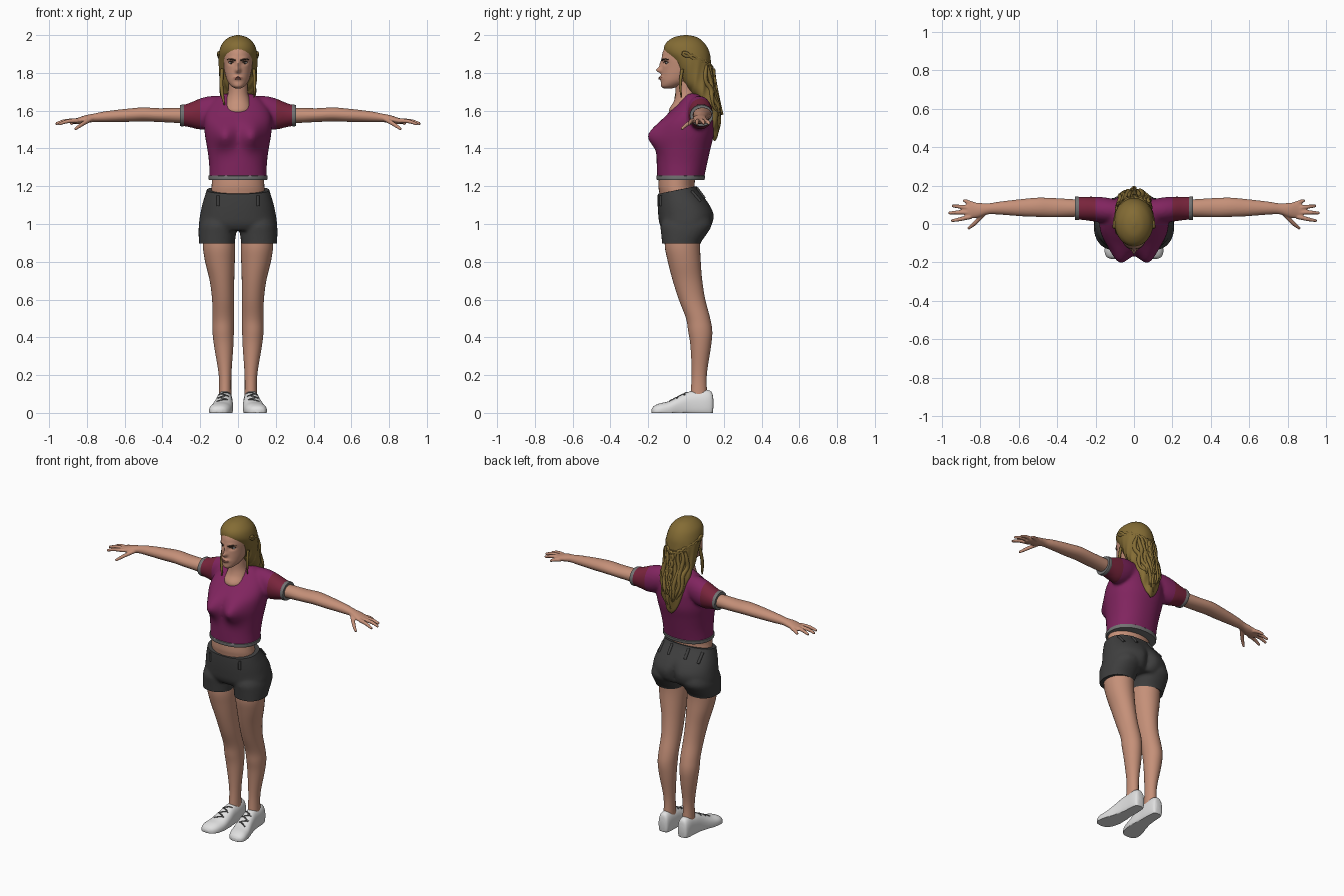
import bpy, bmesh, math, random
from mathutils import Vector

if "Cube" in bpy.data.objects:
    bpy.data.objects.remove(bpy.data.objects["Cube"])
random.seed(4)

COLS = {"skin": (.56, .28, .19), "hair": (.23, .15, .035), "shirt magenta": (.22, .018, .115),
        "sleeve red": (.19, .018, .045), "trim grey": (.17, .17, .17), "shorts charcoal": (.05, .05, .05),
        "white": (.75, .75, .75), "lace grey": (.12, .12, .12), "brow dark": (.05, .03, .02),
        "lip": (.33, .12, .09)}
MATS = {}
for k, c in COLS.items():
    MATS[k] = bpy.data.materials.new(k)
    MATS[k].diffuse_color = (*c, 1)


def finish(bm, name, *mats):
    """Turn a bmesh into a smooth-shaded object."""
    me = bpy.data.meshes.new(name)
    bm.to_mesh(me)
    bm.free()
    for m in mats:
        me.materials.append(MATS[m])
    for p in me.polygons:
        p.use_smooth = True
    me.set_sharp_from_angle(angle=math.radians(50))
    ob = bpy.data.objects.new(name, me)
    bpy.context.collection.objects.link(ob)
    bpy.context.view_layer.update()
    return ob


def loft(name, keys, mat, axis='z', n=32, sub=5, p=2.0, side=1, shape=None):
    """Skin through rings (t, u0, u1, v0, v1), splined between the keys."""
    rows = []
    for i in range(len(keys) - 1):
        a, b, c, d = keys[max(i - 1, 0)], keys[i], keys[i + 1], keys[min(i + 2, len(keys) - 1)]
        for s in range(sub):
            t = s / sub
            rows.append([.5 * (2*q + (r - o)*t + (2*o - 5*q + 4*r - w)*t*t + (3*q - o - 3*r + w)*t**3)
                         for o, q, r, w in zip(a, b, c, d)])
    rows.append(keys[-1])
    bm = bmesh.new()
    rings = []
    for t, u0, u1, v0, v1 in rows:
        ring = []
        for k in range(n):
            c, s = math.cos(2 * math.pi * k / n), math.sin(2 * math.pi * k / n)
            c, s = [math.copysign(abs(e) ** (2 / p), e) for e in (c, s)]
            u, v = (u0 + u1) / 2 + (u1 - u0) / 2 * c, (v0 + v1) / 2 + (v1 - v0) / 2 * s
            co = Vector({'z': (u, v, t), 'x': (t, u, v), 'y': (u, t, v)}[axis])
            if shape:
                co = shape(co)
            co.x *= side
            ring.append(bm.verts.new(co))
        rings.append(ring)
    for r0, r1 in zip(rings, rings[1:]):
        for k in range(n):
            bm.faces.new((r0[k], r0[(k + 1) % n], r1[(k + 1) % n], r1[k]))
    bm.faces.new(rings[0])
    bm.faces.new(rings[-1])
    bmesh.ops.recalc_face_normals(bm, faces=bm.faces)
    return finish(bm, name, mat)


def wide(keys):
    """Rings symmetric in x: (z, half width, y0, y1)."""
    return [(z, -w, w, a, b) for z, w, a, b in keys]


def bumps(*items):
    """Soft pushes (x, y, z, sx, sy, sz, push along y), mirrored in x."""
    def f(co):
        dy = 0
        for x, y, z, sx, sy, sz, h in items:
            dy += h * math.exp(-((abs(co.x) - x) / sx)**2 - ((co.y - y) / sy)**2 - ((co.z - z) / sz)**2)
        return co + Vector((0, dy, 0))
    return f


def bake(ob):
    bpy.context.view_layer.update()
    dg = bpy.context.evaluated_depsgraph_get()
    return bpy.data.meshes.new_from_object(ob.evaluated_get(dg))


def tube(name, pts, mat, r=.01, res=4):
    """Round strand through points (x, y, z, radius factor)."""
    cu = bpy.data.curves.new(name, 'CURVE')
    cu.dimensions, cu.bevel_depth, cu.bevel_resolution = '3D', r, 2
    cu.use_fill_caps, cu.resolution_u = True, res
    sp = cu.splines.new('BEZIER')
    sp.bezier_points.add(len(pts) - 1)
    for b, q in zip(sp.bezier_points, pts):
        b.co, b.radius = q[:3], q[3]
        b.handle_left_type = b.handle_right_type = 'AUTO'
    tmp = bpy.data.objects.new(name + "_path", cu)
    bpy.context.collection.objects.link(tmp)
    bm = bmesh.new()
    bm.from_mesh(bake(tmp))
    bpy.data.objects.remove(tmp)
    return finish(bm, name, mat)


def fuse(objs, voxel, smooth):
    """Weld overlapping solids into one smooth skin and return its bmesh."""
    bm = bmesh.new()
    for o in objs:
        bm.from_mesh(o.data)
        if o is not objs[0]:
            bpy.data.objects.remove(o)
    bm.to_mesh(objs[0].data)
    bm.free()
    m = objs[0].modifiers.new("weld", 'REMESH')
    m.mode, m.voxel_size = 'VOXEL', voxel
    m = objs[0].modifiers.new("soften", 'SMOOTH')
    m.iterations, m.factor = smooth, .5
    bm = bmesh.new()
    bm.from_mesh(bake(objs[0]))
    bpy.data.objects.remove(objs[0])
    return bm


def cut(bm, co, no, trim=False):
    """Slice by a plane; with trim, remove the outer side and cap it."""
    r = bmesh.ops.bisect_plane(bm, geom=bm.verts[:] + bm.edges[:] + bm.faces[:], dist=1e-5,
                               plane_co=co, plane_no=no, clear_outer=trim)
    if trim:
        bmesh.ops.holes_fill(bm, edges=[e for e in bm.edges if e.is_boundary], sides=0)


def mirror(ob):
    ob.modifiers.new("mirror", 'MIRROR')
    return ob


def snap(ob, x, z, d=1):
    """Surface point seen from the front (d=1) or the back (d=-1)."""
    hit, co, _, _ = ob.ray_cast((x, -d, z), (0, d, 0))
    return co if hit else Vector((x, 0, z))


def ball(name, co, size, mat):
    bm = bmesh.new()
    bmesh.ops.create_uvsphere(bm, u_segments=16, v_segments=10, radius=1)
    for v in bm.verts:
        v.co = Vector(a * b for a, b in zip(v.co, size)) + Vector(co)
    return finish(bm, name, mat)


# Shirt: torso and sleeves welded, then cut into coloured bands
torso = loft("torso", wide([(1.2, .15, -.15, .09), (1.24, .152, -.152, .095), (1.32, .153, -.155, .112),
    (1.4, .163, -.155, .13), (1.47, .175, -.155, .147), (1.53, .18, -.14, .15), (1.58, .175, -.1, .148),
    (1.63, .15, -.05, .135), (1.67, .11, -.015, .11), (1.69, .07, 0, .085)]), "shirt magenta", n=64, p=2.2,
    shape=bumps((.075, -.15, 1.465, .055, .09, .065, -.058)))
sleeve = [(.06, .01, .12, 1.55, 1.675), (.14, .005, .137, 1.51, 1.678), (.2, .012, .142, 1.5, 1.665),
          (.26, .02, .142, 1.513, 1.64), (.33, .025, .14, 1.525, 1.62)]
bm = fuse([torso] + [loft("sleeve", sleeve, "shirt magenta", 'x', side=s) for s in (1, -1)], .009, 6)
cut(bm, (0, 0, 1.237), (0, 0, -1), True)
cut(bm, (0, 0, 1.257), (0, 0, -1))
for s in (1, -1):
    cut(bm, (s * .303, 0, 0), (s, 0, 0), True)
    cut(bm, (s * .285, 0, 0), (s, 0, 0))
    cut(bm, (s * .2, 0, 0), (s, 0, 0))
for f in bm.faces:
    c = f.calc_center_median()
    f.material_index = 2 if c.z < 1.257 or abs(c.x) > .285 else 1 if abs(c.x) > .2 else 0
bm.normal_update()
for v in bm.verts:
    if all(f.material_index == 2 for f in v.link_faces):
        v.co += v.normal * .004
finish(bm, "shirt", "shirt magenta", "sleeve red", "trim grey")

# Shorts: hips and two leg openings
hips = loft("hips", wide([(1.24, .15, -.14, .04), (1.19, .163, -.146, .06), (1.15, .175, -.15, .09),
    (1.1, .19, -.15, .127), (1.05, .2, -.147, .15), (1.0, .206, -.14, .142), (.965, .19, -.12, .115)]),
    "shorts charcoal", n=64, p=2.3, shape=bumps((0, .15, 1.02, .025, .08, .07, -.03)))
leg_hole = [(1.03, .01, .195, -.12, .13), (.99, .008, .207, -.135, .135), (.95, .01, .209, -.132, .112),
            (.9, .017, .206, -.127, .078), (.86, .02, .203, -.125, .07)]
bm = fuse([hips] + [loft("opening", leg_hole, "shorts charcoal", p=2.2, side=s) for s in (1, -1)], .009, 5)
cut(bm, (0, 0, .896), (0, 0, -1), True)
cut(bm, (0, -.145, 1.16), (0, -.2, 1), True)
shorts = finish(bm, "shorts", "shorts charcoal")
for x, z, d in ((.105, 1.125, 1), (.06, 1.165, -1), (.14, 1.15, -1)):
    a, b = snap(shorts, x, z - .03, d), snap(shorts, x, z + .025, d)
    mirror(tube("belt_loop", [(*a, 1), (*b, 1)], "shorts charcoal", .009))

# Waist and legs
loft("waist", wide([(1.1, .14, -.13, .06), (1.17, .142, -.142, .05), (1.21, .139, -.146, .045),
                    (1.3, .135, -.14, .06)]), "skin")
mirror(loft("leg", [(.96, .02, .185, -.11, .08), (.88, .015, .186, -.112, .075), (.8, .017, .174, -.096, .078),
    (.7, .02, .15, -.07, .086), (.6, .02, .137, -.038, .102), (.5, .02, .135, 0, .128), (.43, .022, .135, .012, .139),
    (.35, .025, .126, .024, .132), (.2, .035, .102, .03, .11), (.08, .035, .102, .022, .113)], "skin"))


# Shoes with flat soles, tongues and laces
def flat(co):
    return Vector((co.x, co.y, max(co.z, 0)))


shoe = mirror(loft("shoe", [(.145, .055, .085, .03, .07), (.137, .038, .1, -.02, .108), (.11, .031, .108, -.03, .122),
    (.06, .028, .112, -.03, .118), (.015, .028, .117, -.03, .112), (-.03, .026, .127, -.03, .092),
    (-.09, .028, .145, -.03, .062), (-.14, .04, .153, -.03, .05), (-.17, .06, .143, -.02, .036),
    (-.182, .085, .12, 0, .02)], "white", 'y', n=40, p=2.4, shape=flat))
for i in range(5):
    y, x = .0 - i * .019, .073 + i * .003
    pts = []
    for k in (-1, -.5, 0, .5, 1):
        q = shoe.ray_cast((x + k * .026, y - .012 * k * (-1)**i, 1), (0, 0, -1))[1]
        pts.append((*q, 1))
    mirror(tube("lace", pts, "lace grey", .004))

# Arms with hands
arm = loft("arm", [(.25, .04, .125, 1.535, 1.61), (.32, .037, .129, 1.535, 1.614), (.42, .035, .135, 1.54, 1.613),
    (.5, .037, .137, 1.543, 1.617), (.58, .04, .13, 1.541, 1.611), (.7, .049, .116, 1.54, 1.597),
    (.76, .05, .107, 1.54, 1.585), (.81, .034, .11, 1.533, 1.575), (.85, .03, .113, 1.53, 1.562),
    (.878, .037, .1, 1.533, 1.555)], "skin", 'x')
parts = [arm]
for pts in ([(.85, .038, 1.547), (.905, .025, 1.543), (.95, .016, 1.528)],
            [(.85, .06, 1.547), (.92, .06, 1.544), (.966, .057, 1.53)],
            [(.85, .082, 1.547), (.905, .09, 1.543), (.946, .094, 1.53)],
            [(.83, .1, 1.545), (.865, .115, 1.54), (.888, .124, 1.53)],
            [(.78, .055, 1.555), (.83, .002, 1.525), (.862, -.024, 1.502)]):
    parts.append(tube("finger", [(*q, r) for q, r in zip(pts, (1.25, 1.05, .75))], "skin", .0105))
mirror(finish(fuse(parts, .0045, 3), "arm_and_hand", "skin"))

# Neck and head
loft("neck", wide([(1.55, .05, -.06, .06), (1.6, .072, -.09, .06), (1.65, .064, -.064, .06),
                   (1.7, .052, -.055, .055), (1.78, .052, -.06, .05)]), "skin")
head = loft("head", wide([(1.718, .015, -.118, -.075), (1.73, .036, -.132, -.03), (1.755, .055, -.133, .02),
    (1.79, .067, -.13, .06), (1.83, .075, -.127, .09), (1.87, .079, -.128, .1), (1.91, .078, -.123, .1),
    (1.95, .065, -.1, .08), (1.98, .03, -.05, .04)]), "skin", n=96, sub=8,
    shape=bumps((0, -.128, 1.814, .013, .05, .014, -.029), (0, -.13, 1.842, .01, .05, .022, -.013),
                (.036, -.118, 1.854, .019, .04, .012, .012), (0, -.13, 1.773, .024, .04, .011, -.011),
                (.035, -.115, 1.876, .025, .04, .01, -.005)))
e = snap(head, .035, 1.853)
mirror(ball("eye", e + Vector((0, .005, 0)), (.014, .009, .006), "white"))
mirror(ball("iris", e + Vector((0, -.002, 0)), (.006, .004, .006), "brow dark"))
mirror(tube("brow", [(*snap(head, x, z), r) for x, z, r in ((.014, 1.866, .8), (.035, 1.873, 1), (.058, 1.871, .4))],
            "brow dark", .0045))
mirror(tube("eyelid", [(*snap(head, x, z), r) for x, z, r in ((.02, 1.855, .6), (.036, 1.861, 1), (.053, 1.856, .6))],
            "brow dark", .003))
for z, r in ((1.7765, .0035), (1.769, .0045)):
    tube("lip", [(*snap(head, x, z), 1 - abs(x) * 28) for x in (-.024, -.012, 0, .012, .024)], "lip", r)


# Hair: one flowing mass with ripples, so that the face stands out of it
def ripple(co):
    k = .035 * min(1, max(0, (1.9 - co.z) * 5))
    a = math.atan2(co.x, co.y - .04)
    return Vector((co.x * (1 + k * math.sin(14 * a + 25 * co.z)), co.y + .1 * k * math.sin(11 * a + 30 * co.z), co.z))


hair = loft("hair", wide([(2.0, .006, -.01, .01), (1.988, .048, -.065, .06), (1.955, .084, -.108, .1),
    (1.91, .1, -.115, .124), (1.86, .103, -.08, .132), (1.8, .1, -.045, .136), (1.75, .097, -.02, .14),
    (1.7, .094, .02, .152), (1.65, .09, .06, .165), (1.6, .083, .09, .175), (1.55, .07, .11, .175),
    (1.5, .05, .125, .17), (1.46, .025, .14, .165), (1.44, .005, .15, .157)]), "hair", n=80, shape=ripple)
for i in range(9):
    f, ph, pts = -.8 + i * .2, random.uniform(0, 6), []
    low = 1.49 + .1 * abs(f) + random.uniform(-.03, .03)
    for j in range(7):
        z = 1.84 + (low - 1.84) * j / 6
        w = min(.095, .03 + (z - 1.45) * .32)
        q = snap(hair, f * w + .007 * math.sin(ph + 2 * j), z, -1)
        pts.append((*q, (.7, 1, 1.1, 1.1, 1, .8, .3)[j]))
    tube("hair_lock", pts, "hair", .012)

# Braids from the temples to the back, and one down the middle
for ph in (0, math.pi):
    pts, tail = [], []
    for j in range(13):
        t, o = j / 12, .008 * math.sin(ph + j * 1.57)
        a = t * math.pi / 2
        pts.append((.102 * math.cos(a), -.02 + .157 * math.sin(a), 1.905 - .09 * t + o, 1))
        tail.append((o, .143 + .05 * t ** 1.3, 1.82 - .24 * t, 1.1 - .6 * t))
    mirror(tube("temple_braid", pts, "hair", .009))
    tube("back_braid", tail, "hair", .011)

# Loose strands beside the face
tube("loose_strand", [(-.085, -.02, 1.82, 1), (-.088, -.04, 1.73, 1), (-.082, -.05, 1.68, .9), (-.072, -.062, 1.63, .4)],
     "hair", .01)
tube("loose_strand", [(.085, -.02, 1.82, 1), (.088, -.03, 1.74, .9), (.085, -.025, 1.67, .4)], "hair", .009)

for m in bpy.data.materials:
    if m.users and not m.is_grease_pencil:
        m.use_nodes = True
        m.node_tree.nodes["Principled BSDF"].inputs["Base Color"].default_value = m.diffuse_color
